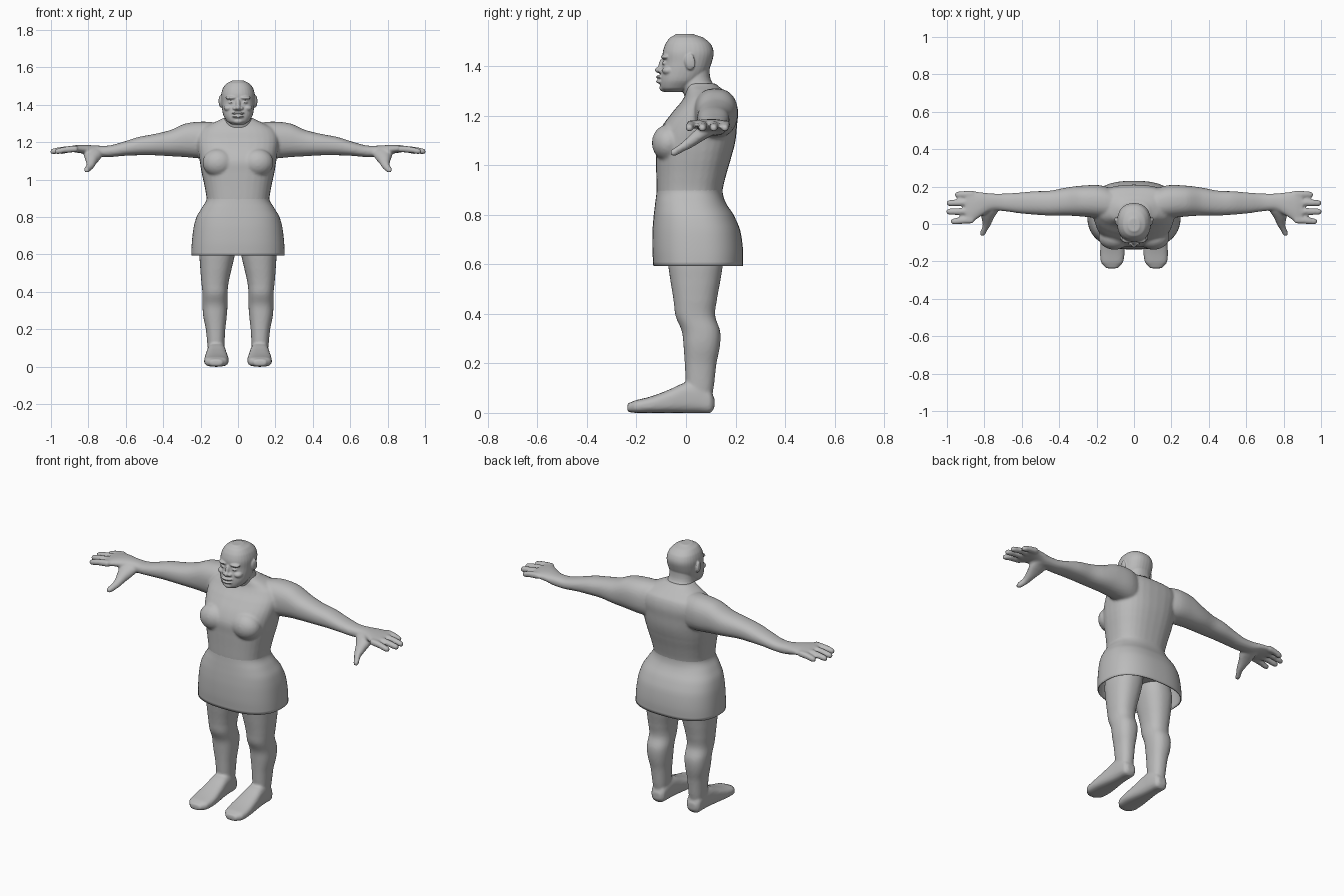
import bpy, bmesh, math
from mathutils import Matrix

grey = bpy.data.materials.new("plain grey")
grey.diffuse_color = (0.5, 0.5, 0.5, 1)


def spline(p, q, r, s, t):
    return 0.5 * (2 * q + (r - p) * t + (2 * p - 5 * q + 4 * r - s) * t * t
                  + (3 * q - p - 3 * r + s) * t ** 3)


def loft(bm, axis, rings, power=2.3, side=1, caps=True, sides=32, steps=4):
    """Rings are (position, a0, a1, b0, b1): extents across the axis."""
    smooth = []
    for i in range(len(rings) - 1):
        quad = [rings[max(i - 1, 0)], rings[i], rings[i + 1],
                rings[min(i + 2, len(rings) - 1)]]
        for k in range(steps):
            row = [spline(*v, k / steps) for v in zip(*quad)]
            row[0] = rings[i][0] + (rings[i + 1][0] - rings[i][0]) * k / steps
            smooth.append(row)
    smooth.append(rings[-1])
    loops = []
    for t, a0, a1, b0, b1 in smooth:
        loop = []
        for k in range(sides):
            an = 2 * math.pi * k / sides
            c, s = math.cos(an), math.sin(an)
            a = (a0 + a1) / 2 + (a1 - a0) / 2 * math.copysign(abs(c) ** (2 / power), c)
            b = (b0 + b1) / 2 + (b1 - b0) / 2 * math.copysign(abs(s) ** (2 / power), s)
            x, y, z = {"x": (t, a, b), "y": (a, t, b), "z": (a, b, t)}[axis]
            loop.append(bm.verts.new((x * side, y, z)))
        loops.append(loop)
    faces = []
    for lo, hi in zip(loops, loops[1:]):
        for k in range(sides):
            n = (k + 1) % sides
            faces.append(bm.faces.new((lo[k], lo[n], hi[n], hi[k])))
    if caps:
        faces += [bm.faces.new(loops[0][::-1]), bm.faces.new(loops[-1])]
    bmesh.ops.recalc_face_normals(bm, faces=faces)


def ball(bm, centre, radii, tilt=0):
    m = (Matrix.Translation(centre) @ Matrix.Rotation(tilt, 4, "X")
         @ Matrix.Diagonal((*radii, 1)))
    bmesh.ops.create_uvsphere(bm, u_segments=20, v_segments=12, radius=1, matrix=m)


def finish(name, bm, voxel=None, smoothing=4):
    mesh = bpy.data.meshes.new(name)
    bm.to_mesh(mesh)
    bm.free()
    mesh.materials.append(grey)
    ob = bpy.data.objects.new(name, mesh)
    bpy.context.collection.objects.link(ob)
    if voxel:
        r = ob.modifiers.new("fuse", "REMESH")
        r.mode, r.voxel_size, r.use_smooth_shade = "VOXEL", voxel, True
        s = ob.modifiers.new("soften", "SMOOTH")
        s.factor, s.iterations = 0.5, smoothing
    for p in mesh.polygons:
        p.use_smooth = True
    return ob


# Torso, arms and hands fused into one skin
body = bmesh.new()
loft(body, "z", [
    (0.66, -.15, .15, -.08, .14), (0.76, -.18, .18, -.11, .15),
    (0.88, -.167, .167, -.118, .145), (0.96, -.178, .178, -.12, .162),
    (1.04, -.195, .195, -.122, .185), (1.10, -.205, .205, -.122, .20),
    (1.16, -.215, .215, -.095, .206), (1.22, -.22, .22, -.05, .21),
    (1.27, -.20, .20, -.01, .195), (1.305, -.13, .13, .0, .15),
    (1.33, -.08, .08, .0, .12)], power=2.5)
for s in (1, -1):
    # Chest
    ball(body, (s * .105, -.07, 1.09), (.085, .068, .075))
    # Arm and palm
    loft(body, "x", [
        (.08, .02, .18, 1.10, 1.30), (.18, .03, .207, 1.11, 1.31),
        (.28, .04, .205, 1.12, 1.30), (.36, .045, .195, 1.125, 1.265),
        (.45, .045, .178, 1.13, 1.243), (.53, .05, .175, 1.13, 1.228),
        (.61, .057, .168, 1.127, 1.203), (.69, .068, .163, 1.12, 1.182),
        (.76, .07, .163, 1.122, 1.182), (.82, .04, .17, 1.137, 1.186),
        (.87, .008, .176, 1.145, 1.184), (.90, .008, .178, 1.15, 1.178)], side=s)
    # Fingers: root y, tip y, tip x
    for y0, y1, tip in ((.022, .014, .98), (.068, .066, 1.004),
                        (.115, .112, 1.002), (.16, .157, .958)):
        mid = (y0 + y1) / 2
        loft(body, "x", [
            (.86, y0 - .019, y0 + .019, 1.147, 1.182),
            ((.86 + tip) / 2, mid - .018, mid + .018, 1.143, 1.177),
            (tip - .015, y1 - .016, y1 + .016, 1.136, 1.167),
            (tip, y1 - .011, y1 + .011, 1.139, 1.161)], side=s, sides=16)
    # Thumb
    loft(body, "y", [
        (.12, .72, .82, 1.125, 1.175), (.07, .725, .825, 1.10, 1.165),
        (.03, .75, .815, 1.075, 1.135), (-.01, .768, .81, 1.055, 1.098),
        (-.045, .79, .823, 1.037, 1.071), (-.062, .797, .822, 1.04, 1.062)],
        side=s, sides=16)
finish("upper_body", body, .0075, 4)

# Head, neck and face
head = bmesh.new()
loft(head, "z", [
    (1.22, -.11, .11, .01, .19), (1.29, -.085, .085, -.01, .145),
    (1.34, -.072, .072, -.03, .102), (1.40, -.07, .07, -.04, .095)])
loft(head, "z", [
    (1.295, -.035, .035, -.088, -.02), (1.31, -.058, .058, -.102, .02),
    (1.34, -.077, .077, -.105, .06), (1.375, -.085, .085, -.102, .088),
    (1.415, -.089, .089, -.094, .104), (1.455, -.09, .09, -.094, .112),
    (1.49, -.08, .08, -.083, .10), (1.515, -.06, .06, -.065, .07),
    (1.53, -.03, .03, -.04, .03)])
# Nose bridge, nose tip, lips and chin
ball(head, (0, -.095, 1.405), (.013, .016, .032), -.25)
ball(head, (0, -.106, 1.384), (.015, .02, .013))
ball(head, (0, -.103, 1.356), (.034, .019, .0075))
ball(head, (0, -.102, 1.337), (.032, .02, .008))
ball(head, (0, -.086, 1.312), (.03, .022, .016))
for s in (1, -1):
    # Nostril, brow, eyelid, cheek, ear with its rim
    ball(head, (s * .017, -.1, 1.381), (.012, .014, .01))
    ball(head, (s * .036, -.082, 1.437), (.032, .02, .01))
    ball(head, (s * .036, -.083, 1.412), (.016, .014, .008))
    ball(head, (s * .05, -.07, 1.382), (.026, .027, .018))
    ball(head, (s * .09, .014, 1.415), (.012, .02, .032), .2)
    ball(head, (s * .097, .024, 1.42), (.007, .013, .03), .2)
finish("head", head, .004, 3)

# Legs and feet
legs = bmesh.new()
for s in (1, -1):
    loft(legs, "z", [
        (.03, .08, .155, .01, .10), (.11, .073, .163, .0, .113),
        (.20, .068, .172, -.005, .123), (.27, .06, .186, -.01, .137),
        (.33, .056, .19, -.017, .138), (.39, .056, .19, -.042, .118),
        (.45, .05, .196, -.05, .124), (.54, .03, .203, -.064, .14),
        (.62, .012, .205, -.075, .15), (.74, .0, .18, -.08, .14)], side=s)
    loft(legs, "y", [
        (.115, .09, .14, .02, .06), (.10, .075, .157, 0, .09),
        (.05, .068, .163, 0, .125), (0, .064, .167, 0, .123),
        (-.07, .056, .175, 0, .093), (-.14, .05, .181, 0, .067),
        (-.205, .058, .177, 0, .051), (-.237, .085, .15, .004, .038)],
        power=2.9, side=s)
finish("legs", legs, .0075, 4)

# Flared skirt, open below
skirt = bmesh.new()
loft(skirt, "z", [
    (.593, -.25, .25, -.132, .23), (.66, -.247, .247, -.136, .23),
    (.74, -.238, .238, -.135, .218), (.80, -.222, .222, -.13, .192),
    (.85, -.193, .193, -.124, .16), (.89, -.169, .169, -.119, .148),
    (.93, -.168, .168, -.115, .148)], power=2.5, caps=False, sides=64)
hem = finish("skirt", skirt).modifiers.new("cloth", "SOLIDIFY")
hem.thickness, hem.offset = .006, -1
